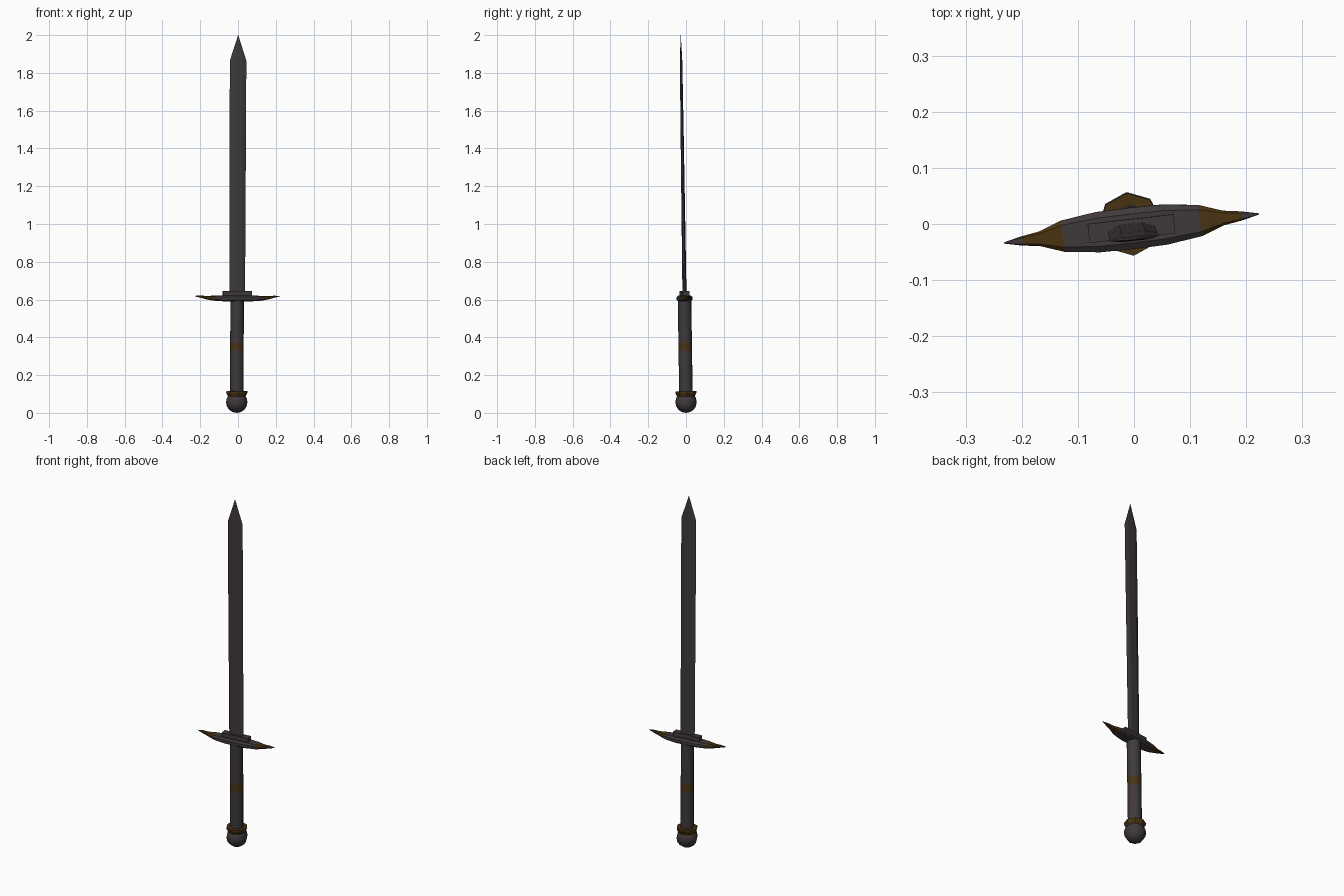
import bpy, bmesh, math
from mathutils import Matrix

if "Cube" in bpy.data.objects:
    bpy.data.objects.remove(bpy.data.objects["Cube"])


def material(name, rgb):
    m = bpy.data.materials.new(name)
    m.diffuse_color = (*rgb, 1)
    m.use_nodes = True
    m.node_tree.nodes["Principled BSDF"].inputs["Base Color"].default_value = m.diffuse_color
    return m


STEEL = material("dark_steel", (0.050, 0.041, 0.043))
BRONZE = material("dull_bronze", (0.068, 0.034, 0.006))

# The whole sword leans and is turned slightly
POSE = (Matrix.Translation((-0.007, 0.001, 0)) @ Matrix.Rotation(0.0145, 4, 'X')
        @ Matrix.Rotation(0.004, 4, 'Y') @ Matrix.Rotation(math.radians(6.5), 4, 'Z'))


def loft(name, rings, bronze=None, smooth=False):
    """Skin a list of equal-length point rings, cap the ends; bronze(centre) picks bronze faces."""
    bm = bmesh.new()
    rows = [[bm.verts.new(p) for p in ring] for ring in rings]
    n = len(rows[0])
    for a, b in zip(rows, rows[1:]):
        for i in range(n):
            j = (i + 1) % n
            bm.faces.new((a[i], a[j], b[j], b[i]))
    bm.faces.new(rows[0][::-1])
    bm.faces.new(rows[-1])
    bmesh.ops.remove_doubles(bm, verts=bm.verts, dist=1e-5)
    bmesh.ops.recalc_face_normals(bm, faces=bm.faces)
    for f in bm.faces:
        if bronze and bronze(f.calc_center_median()):
            f.material_index = 1
    bm.transform(POSE)
    me = bpy.data.meshes.new(name)
    bm.to_mesh(me)
    bm.free()
    me.materials.append(STEEL)
    me.materials.append(BRONZE)
    ob = bpy.data.objects.new(name, me)
    bpy.context.collection.objects.link(ob)
    if smooth:
        bpy.ops.object.select_all(action='DESELECT')
        ob.select_set(True)
        bpy.context.view_layer.objects.active = ob
        bpy.ops.object.shade_smooth_by_angle(angle=math.radians(50))
    return ob


def turned(name, profile, sides=8, **kw):
    """Lathe a (radius, z) profile about the sword axis."""
    return loft(name, [[(r * math.cos(2 * math.pi * i / sides),
                         r * math.sin(2 * math.pi * i / sides), z)
                        for i in range(sides)] for r, z in profile], **kw)


# Pommel ball and its bronze collar
turned("pommel", [(0.057 * math.sin(math.pi * k / 8) + 1e-4,
                   0.057 - 0.057 * math.cos(math.pi * k / 8)) for k in range(9)], smooth=True)
turned("pommel_collar", [(0.046, 0.085), (0.056, 0.106), (0.056, 0.115), (0.036, 0.115)],
       bronze=lambda c: True)

# Grip with a bronze band
turned("grip", [(0.036, 0.10), (0.036, 0.33), (0.036, 0.372), (0.036, 0.60)],
       bronze=lambda c: 0.33 < c.z < 0.372, smooth=True)

# Crossguard: chamfered bar with bronze ends and steel tips
half = [(0.0, 0.037, 0.590, 0.622), (0.06, 0.036, 0.590, 0.622), (0.123, 0.028, 0.594, 0.620),
        (0.165, 0.013, 0.601, 0.619), (0.198, 0.008, 0.610, 0.621), (0.229, 0.001, 0.618, 0.619)]
stations = [(-x, w, a, b) for x, w, a, b in half[:0:-1]] + half


def guard_ring(x, w, a, b):
    m, c = (a + b) / 2, (b - a) / 4
    return [(x, -w, m - c), (x, -w * 0.7, a), (x, w * 0.7, a), (x, w, m - c),
            (x, w, m + c), (x, w * 0.7, b), (x, -w * 0.7, b), (x, -w, m + c)]


loft("crossguard", [guard_ring(*s) for s in stations],
     bronze=lambda c: 0.123 < abs(c.x) < 0.198)

# Plate at the root of the blade
loft("blade_plate", [[(-0.077, -0.017, z), (0.077, -0.017, z), (0.077, 0.017, z), (-0.077, 0.017, z)]
                     for z in (0.61, 0.645)])


# Blade with bevelled edges, narrowing to a point
def blade_ring(z, w, t):
    f = w * 0.5
    return [(-w, 0, z), (-f, -t, z), (f, -t, z), (w, 0, z), (f, t, z), (-f, t, z)]


loft("blade", [blade_ring(0.63, 0.042, 0.0085), blade_ring(1.45, 0.0435, 0.006),
               blade_ring(1.865, 0.044, 0.004), blade_ring(2.0, 0.0005, 0.0005)])
